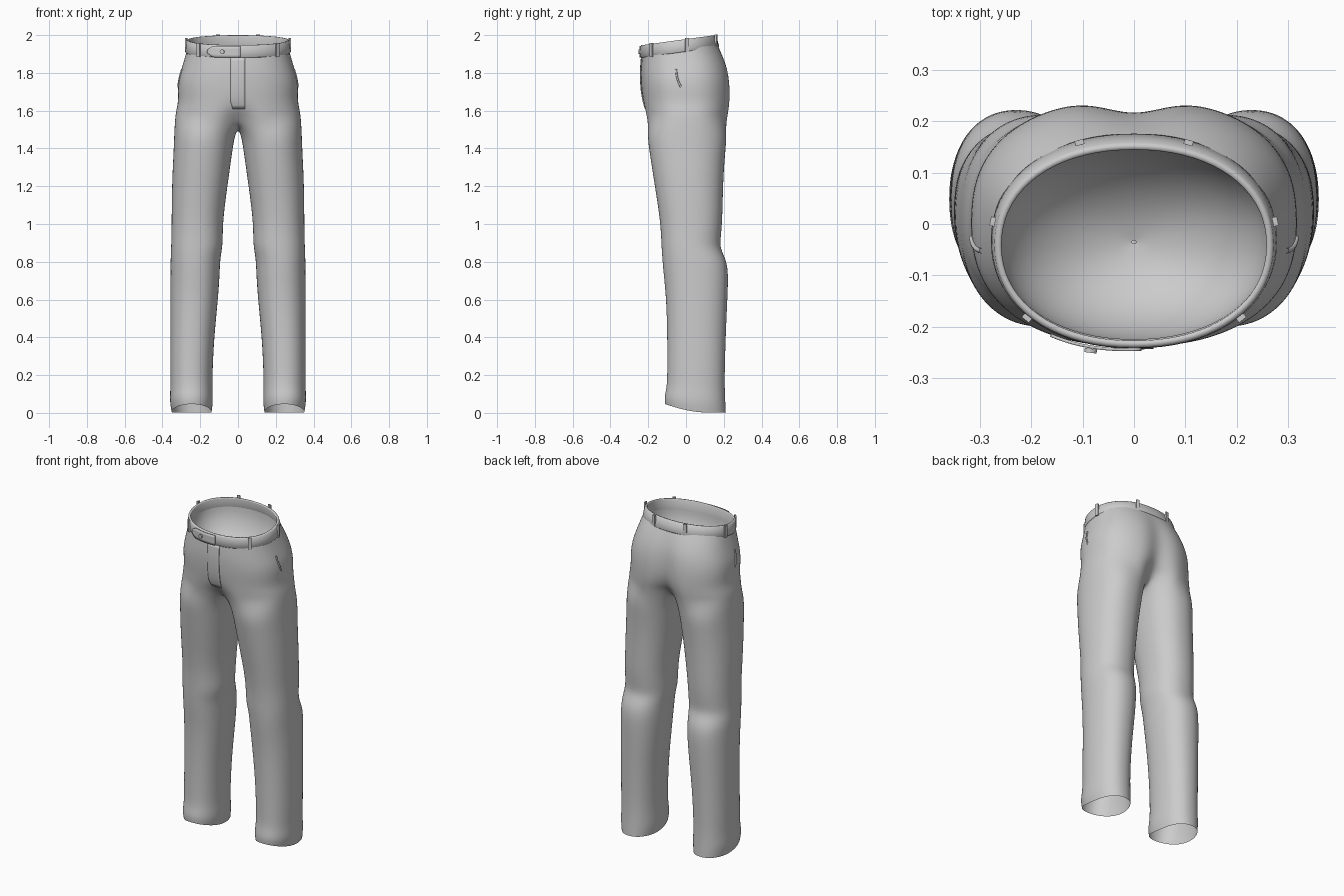
import bpy, bmesh
from math import sin, cos, pi, exp, sqrt, radians, atan2
from mathutils import Vector

if "Cube" in bpy.data.objects:
    bpy.data.objects.remove(bpy.data.objects["Cube"])


def sp(v, p):
    return (abs(v) ** p) * (1 if v >= 0 else -1)


def make(name, verts, faces, *mods):
    me = bpy.data.meshes.new(name)
    me.from_pydata(verts, [], faces)
    bm = bmesh.new()
    bm.from_mesh(me)
    bmesh.ops.recalc_face_normals(bm, faces=bm.faces)
    bm.to_mesh(me)
    bm.free()
    for p in me.polygons:
        p.use_smooth = True
    ob = bpy.data.objects.new(name, me)
    bpy.context.collection.objects.link(ob)
    for kind, settings in mods:
        m = ob.modifiers.new(kind.title(), kind)
        for k, v in settings.items():
            setattr(m, k, v)
    return ob


def grid_faces(rows, cols, closed=False):
    n = cols if closed else cols - 1
    return [(r * cols + c, r * cols + (c + 1) % cols,
             (r + 1) * cols + (c + 1) % cols, (r + 1) * cols + c)
            for r in range(rows - 1) for c in range(n)]


# Trousers: half a seat (open rings) running into one leg (closed rings), mirrored
M, K = 20, 6
# z, half width, front y, back y, front dip, back dip, tilt
seat = [(1.90, 0.270, -0.232, 0.168, 0.0, 0.0, 0.05),
        (1.86, 0.281, -0.236, 0.193, 0.0, 0.008, 0.045),
        (1.81, 0.298, -0.240, 0.222, 0.0, 0.018, 0.03),
        (1.76, 0.315, -0.239, 0.237, 0.0, 0.026, 0.015),
        (1.71, 0.319, -0.236, 0.243, 0.0, 0.032, 0.0),
        (1.65, 0.317, -0.230, 0.243, 0.004, 0.042, 0.0),
        (1.60, 0.328, -0.224, 0.238, 0.022, 0.062, 0.0),
        (1.56, 0.334, -0.219, 0.232, 0.06, 0.10, 0.0)]
# z, inner x, outer x, front y, back y, front lift
legs = [(1.47, 0.016, 0.339, -0.207, 0.218, 0.0),
        (1.38, 0.030, 0.342, -0.194, 0.209, 0.0),
        (1.25, 0.048, 0.349, -0.174, 0.199, 0.0),
        (1.10, 0.069, 0.352, -0.150, 0.195, 0.0),
        (1.00, 0.079, 0.352, -0.137, 0.192, 0.0),
        (0.92, 0.080, 0.354, -0.132, 0.184, 0.0),
        (0.87, 0.083, 0.355, -0.130, 0.182, 0.0),
        (0.81, 0.094, 0.358, -0.126, 0.214, 0.0),
        (0.74, 0.096, 0.358, -0.120, 0.226, 0.0),
        (0.60, 0.105, 0.359, -0.105, 0.220, 0.0),
        (0.40, 0.126, 0.359, -0.100, 0.211, 0.0),
        (0.22, 0.134, 0.360, -0.100, 0.206, 0.0),
        (0.13, 0.135, 0.358, -0.102, 0.206, 0.01),
        (0.06, 0.131, 0.363, -0.116, 0.209, 0.025),
        (0.002, 0.139, 0.352, -0.112, 0.212, 0.045)]
verts, faces = [], []
for z, w, yf, yb, df, db, tilt in seat:
    for i in range(M + 1):
        t = pi * i / M
        x = w * sp(sin(t), 0.85) if 0 < i < M else 0.0
        y = (yf + yb) / 2 - (yb - yf) / 2 * sp(cos(t), 0.82)
        g = exp(-(x / 0.06) ** 2)
        y += df * g if cos(t) > 0 else -db * g
        verts.append((x, y, z + tilt * (y + 0.24) / 0.42))
faces += grid_faces(len(seat), M + 1)
# crotch seam closes the lowest seat ring
start = (len(seat) - 1) * (M + 1)
y0, y1 = verts[start][1], verts[start + M][1]
for k in range(1, K):
    s = k / K
    verts.append((0.0, y1 + (y0 - y1) * s, 1.50 + 0.06 * (2 * s - 1) ** 2))
for z, xi, xo, yf, yb, lift in legs:
    for i in range(M + K):
        a = radians(-140 + 14 * i) if i <= M else radians(140 + 80 / K * (i - M))
        verts.append(((xi + xo) / 2 + (xo - xi) / 2 * sp(cos(a), 0.9),
                      (yf + yb) / 2 + (yb - yf) / 2 * sp(sin(a), 0.9),
                      z + lift * max(0, 0.15 - 0.85 * sin(a)) ** 1.3))
faces += [tuple(start + v for v in f)
          for f in grid_faces(len(legs) + 1, M + K, True)]
trousers = make("trousers", verts, faces,
                ("MIRROR", dict(use_clip=True, merge_threshold=0.0005)),
                ("SUBSURF", dict(levels=2, render_levels=2)))


# Waist surface: angle from the front centre, height fraction, outward offset
def waist(t, h, off=0.0):
    w, yf, yb = 0.274 - 0.008 * h + off, -0.236 - off, 0.172 - 0.02 * h + off
    x = w * sp(sin(t), 0.93)
    y = (yf + yb) / 2 - (yb - yf) / 2 * sp(cos(t), 0.93)
    return Vector((x, y, 1.88 + 0.066 * h + 0.054 * (y + 0.24) / 0.395))


# Waistband with rounded edges
N = 72
profile = [(0.0, -0.008), (0.0, 0.002), (0.06, 0.005), (0.5, 0.006), (0.93, 0.005),
           (1.0, 0.001), (1.0, -0.006), (0.93, -0.009), (0.0, -0.012)]
make("waistband", [waist(2 * pi * i / N, h, o) for h, o in profile for i in range(N)],
     grid_faces(len(profile), N, True))

# Rounded inner lining closing the waist opening
lining = []
for j in range(13):
    s = cos(j / 12 * pi / 2 * 0.99)
    for i in range(N):
        p = waist(2 * pi * i / N, 0.1, -0.011)
        lining.append((p.x * s, -0.035 + (p.y + 0.035) * s,
                       p.z * s + 1.9 * (1 - s) - 0.22 * sqrt(1 - s * s)))
make("inner_lining", lining, grid_faces(13, N, True))

# Overlapping waistband tab with a rounded point
tab = []
for i in range(17):
    u = i / 16
    half = 0.46 * min(1, 0.25 + 0.75 * sin(min(1, u / 0.25) * pi / 2))
    for k in range(5):
        tab.append(waist(-0.58 + 0.62 * u, 0.48 + half * (k / 2 - 1), 0.013 - 0.005 * u))
make("waist_tab", tab, grid_faces(17, 5), ("SOLIDIFY", dict(thickness=0.006, offset=0)))

# Tab button
bpy.ops.mesh.primitive_cylinder_add(vertices=20, radius=0.012, depth=0.008,
                                    location=waist(-0.27, 0.5, 0.018),
                                    rotation=(pi / 2, 0, -0.12))
bpy.context.object.name = "tab_button"

# Belt loops: front, side and back pairs
for label, t in (("front", 0.82), ("side", 1.75), ("back", 2.78)):
    for side, s in (("right", 1), ("left", -1)):
        d = waist(s * t + 0.02, 0.5) - waist(s * t - 0.02, 0.5)
        c = waist(s * t, 0.5, 0.009)
        bpy.ops.mesh.primitive_cube_add(size=1, location=c, rotation=(0, 0, atan2(d.y, d.x)))
        ob = bpy.context.object
        ob.name = f"{label}_belt_loop_{side}"
        ob.scale = (0.018, 0.010, 0.074)
        b = ob.modifiers.new("Bevel", "BEVEL")
        b.width, b.segments = 0.003, 2

# Details laid onto the trousers surface
bpy.context.view_layer.update()
surface = trousers.evaluated_get(bpy.context.evaluated_depsgraph_get())


def project(origin, direction, off):
    hit, loc, nor, _ = surface.ray_cast(Vector(origin), Vector(direction))
    return loc - Vector(direction) * off if hit else Vector(origin)


# Fly panel with a rounded lower corner
fly = []
for r in range(15):
    z = 1.61 + 0.272 * r / 14
    left = -0.04 + 0.012 * max(0, 1 - r / 2)
    for c in range(7):
        fly.append(project((left + (0.038 - left) * c / 6, -1, z), (0, 1, 0), 0.003))
make("fly_panel", fly, grid_faces(15, 7), ("SOLIDIFY", dict(thickness=0.005, offset=0)))


def seam(name, points, radius):
    cu = bpy.data.curves.new(name, "CURVE")
    cu.dimensions = "3D"
    cu.bevel_depth, cu.bevel_resolution = radius, 2
    line = cu.splines.new("POLY")
    line.points.add(len(points) - 1)
    for p, q in zip(line.points, points):
        p.co = (*q, 1)
    bpy.context.collection.objects.link(bpy.data.objects.new(name, cu))


# Curved side pocket openings
for side, s in (("right", 1), ("left", -1)):
    pts = [project((s, -0.052 + 0.025 * (k / 10) ** 2, 1.82 - 0.095 * k / 10), (-s, 0, 0), 0.001)
           for k in range(11)]
    seam(f"pocket_edge_{side}", pts, 0.005)
